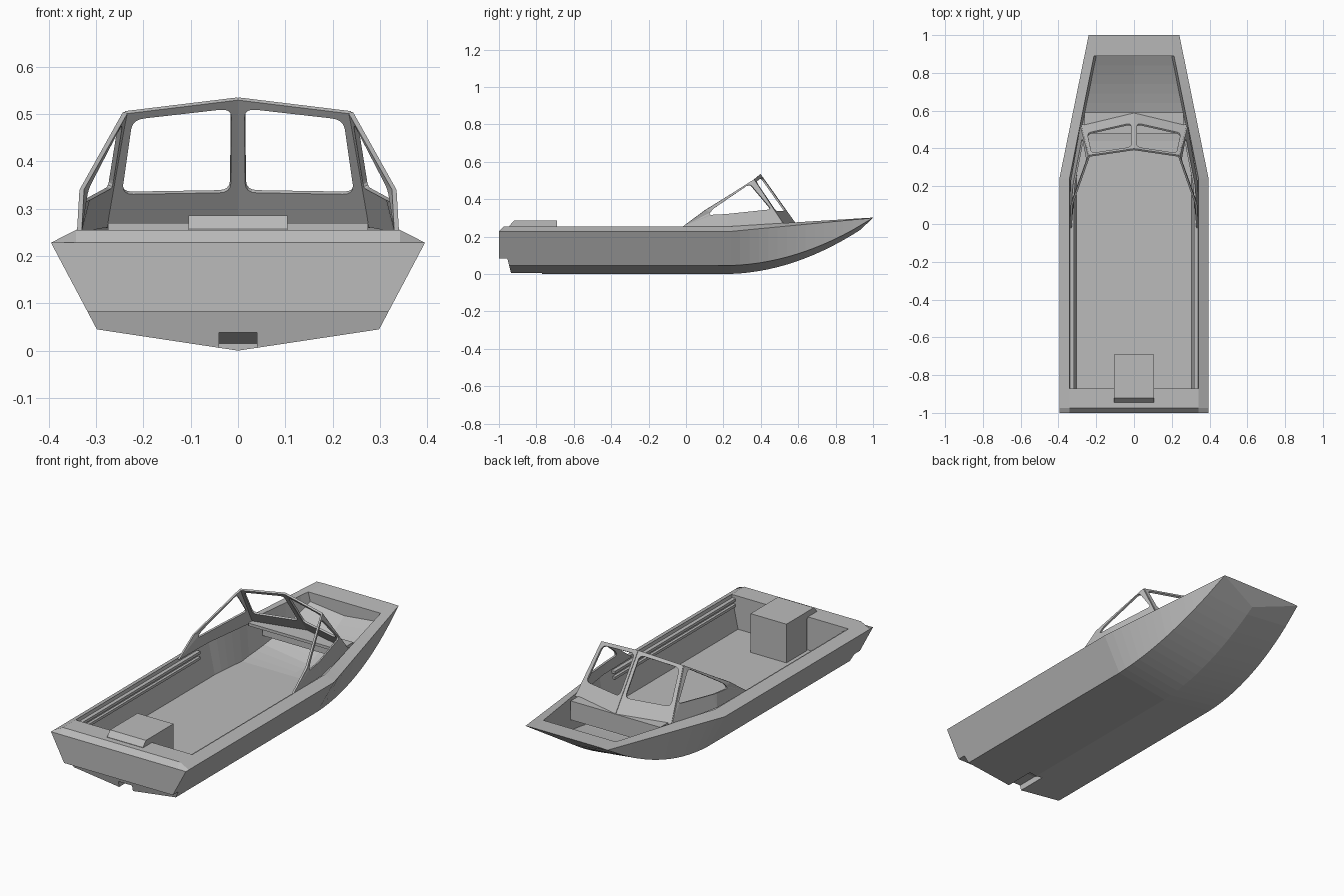
import bpy, bmesh
from mathutils import Vector

old = bpy.data.objects.get("Cube")
if old:
    bpy.data.objects.remove(old, do_unlink=True)

grey = bpy.data.materials.new("bare_aluminium_grey")
grey.use_nodes = True
grey.diffuse_color = (0.5, 0.5, 0.5, 1)
grey.node_tree.nodes["Principled BSDF"].inputs["Base Color"].default_value = (0.5, 0.5, 0.5, 1)


def finish(bm, name):
    bmesh.ops.remove_doubles(bm, verts=bm.verts, dist=0.0005)
    bmesh.ops.recalc_face_normals(bm, faces=bm.faces)
    mesh = bpy.data.meshes.new(name)
    bm.to_mesh(mesh)
    bm.free()
    mesh.materials.append(grey)
    obj = bpy.data.objects.new(name, mesh)
    bpy.context.collection.objects.link(obj)
    return obj


def loft(name, rings):
    """Closed solid through a list of equal-length rings."""
    bm = bmesh.new()
    rows = [[bm.verts.new(p) for p in ring] for ring in rings]
    n = len(rows[0])
    for a, b in zip(rows, rows[1:]):
        for i in range(n):
            j = (i + 1) % n
            bm.faces.new((a[i], a[j], b[j], b[i]))
    bm.faces.new(rows[0])
    bm.faces.new(rows[-1])
    return finish(bm, name)


def extrude_x(name, profile, x0, x1):
    """Solid from a (y, z) outline."""
    return loft(name, [[(x, y, z) for y, z in profile] for x in (x0, x1)])


def box(name, x0, x1, y0, y1, z0, z1):
    return extrude_x(name, [(y0, z0), (y1, z0), (y1, z1), (y0, z1)], x0, x1)


def mirror(obj):
    obj.modifiers.new("mirror", 'MIRROR').use_clip = False


# --- hull cross-sections -------------------------------------------------
def lerp(a, b, t):
    return a + (b - a) * t


def section(y, deck):
    """Ring at y; deck=True fills the inside level with the rim."""
    t = max(0, (y - 0.24) / 0.76)
    s = max(0, (y - 0.2) / 0.8)
    keel = (0, min(y, 0.93), 0.235 * (min(max(y - 0.2, 0), 0.73) / 0.73) ** 2)
    chine = (0.298 - 0.058 * s * s, y, 0.045 + 0.255 * s * s)
    outer = (lerp(0.395, 0.24, t), y, lerp(0.228, 0.30, t))
    rim_z = 0.228 if y < -0.99 else lerp(0.255, 0.302, t)
    rim = (lerp(0.342, 0.19, t), y, rim_z)
    if deck:
        edge, mid = (rim[0] - 0.01, y, rim_z), (0, y, rim_z)
    else:
        z = max(0.08, chine[2] + 0.012)
        f = (z - chine[2]) / max(outer[2] - chine[2], 0.01)
        edge = (min(lerp(chine[0], outer[0], f), rim[0]) - 0.012, y, z)
        mid = (0, y, max(0.08, keel[2] + 0.015))
    half = [chine, outer, rim, edge]
    return [keel] + half + [mid] + [(-x, v, w) for x, v, w in reversed(half)]


bow = [0.24 + 0.05 * i for i in range(13)]
stations = [(-1, True), (-0.975, True), (-0.87, True), (-0.87, False)]
stations += [(y, False) for y in bow] + [(0.89, False), (0.89, True), (1, True)]
hull = loft("hull", [section(y, d) for y, d in stations])

# stepped stern and water intake cut from the hull
cutters = [
    extrude_x("stern_step_cutter",
              [(-1.1, -0.1), (-0.93, -0.1), (-0.937, 0.01), (-0.955, 0.083), (-1.1, 0.083)], -0.6, 0.6),
    extrude_x("intake_cutter",
              [(-1.1, -0.1), (-0.77, -0.1), (-0.77, 0.015), (-0.83, 0.038), (-1.1, 0.038)], -0.04, 0.04),
]
for cutter in cutters:
    cutter.hide_render = True
    cutter.hide_viewport = True
    cutter.display_type = 'WIRE'
    mod = hull.modifiers.new(cutter.name, 'BOOLEAN')
    mod.operation, mod.object, mod.solver = 'DIFFERENCE', cutter, 'EXACT'


# --- windshield ----------------------------------------------------------
def frame(name, outer, hole, radius):
    """Thin panel with a round-cornered opening, one hole corner per outer corner."""
    outer, hole = [Vector(p) for p in outer], [Vector(p) for p in hole]
    bm = bmesh.new()
    pairs = []
    for i, p in enumerate(hole):
        ends = []
        for q in (hole[i - 1], hole[(i + 1) % len(hole)]):
            d = q - p
            ends.append(p + d.normalized() * min(radius, d.length * 0.45))
        corner = bm.verts.new(outer[i])
        for k in range(5):
            u = k / 4
            c = ends[0] * (1 - u) ** 2 + p * 2 * u * (1 - u) + ends[1] * u * u
            pairs.append((corner, bm.verts.new(c)))
    for (a, b), (c, d) in zip(pairs, pairs[1:] + pairs[:1]):
        bm.faces.new((a, c, d, b) if a is not c else (a, d, b))
    obj = finish(bm, name)
    solid = obj.modifiers.new("thickness", 'SOLIDIFY')
    solid.thickness, solid.offset = 0.01, 0
    mirror(obj)


base_mid, base_corner = (0, 0.585, 0.265), (0.28, 0.52, 0.262)
top_mid, top_corner = (0, 0.395, 0.532), (0.238, 0.36, 0.503)
a, b, c, d = map(Vector, (base_mid, base_corner, top_corner, top_mid))
front_hole = [a.lerp(b, u).lerp(d.lerp(c, u), v)
              for u, v in ((0.06, 0.27), (0.92, 0.29), (0.93, 0.94), (0.06, 0.94))]
frame("windshield_front", (a, b, c, d), front_hole, 0.025)
frame("windshield_side",
      [(0.335, -0.02, 0.252), (0.332, 0.22, 0.252), base_corner, top_corner, (0.33, 0.1, 0.34)],
      [(0.326, 0.12, 0.315), (0.316, 0.22, 0.32), (0.27, 0.455, 0.345),
       (0.248, 0.34, 0.482), (0.319, 0.14, 0.345)], 0.02)

# --- dash and its bulkhead -----------------------------------------------
box("dash_shelf", -0.275, 0.275, 0.48, 0.52, 0.255, 0.27)
box("dash_front", -0.262, 0.262, 0.52, 0.59, 0.255, 0.27)
box("dash_bulkhead", -0.262, 0.262, 0.578, 0.59, 0.17, 0.26)

# --- engine box over the aft deck ----------------------------------------
extrude_x("engine_box",
          [(-0.69, 0.07), (-0.69, 0.285), (-0.92, 0.285), (-0.945, 0.257),
           (-0.945, 0.25), (-0.86, 0.25), (-0.86, 0.07)], -0.105, 0.105)

# --- side rails inside the cockpit ---------------------------------------
for label, z in (("upper", 0.225), ("lower", 0.195)):
    mirror(box(label + "_side_rail", 0.318, 0.338, -0.87, 0.14, z, z + 0.014))
